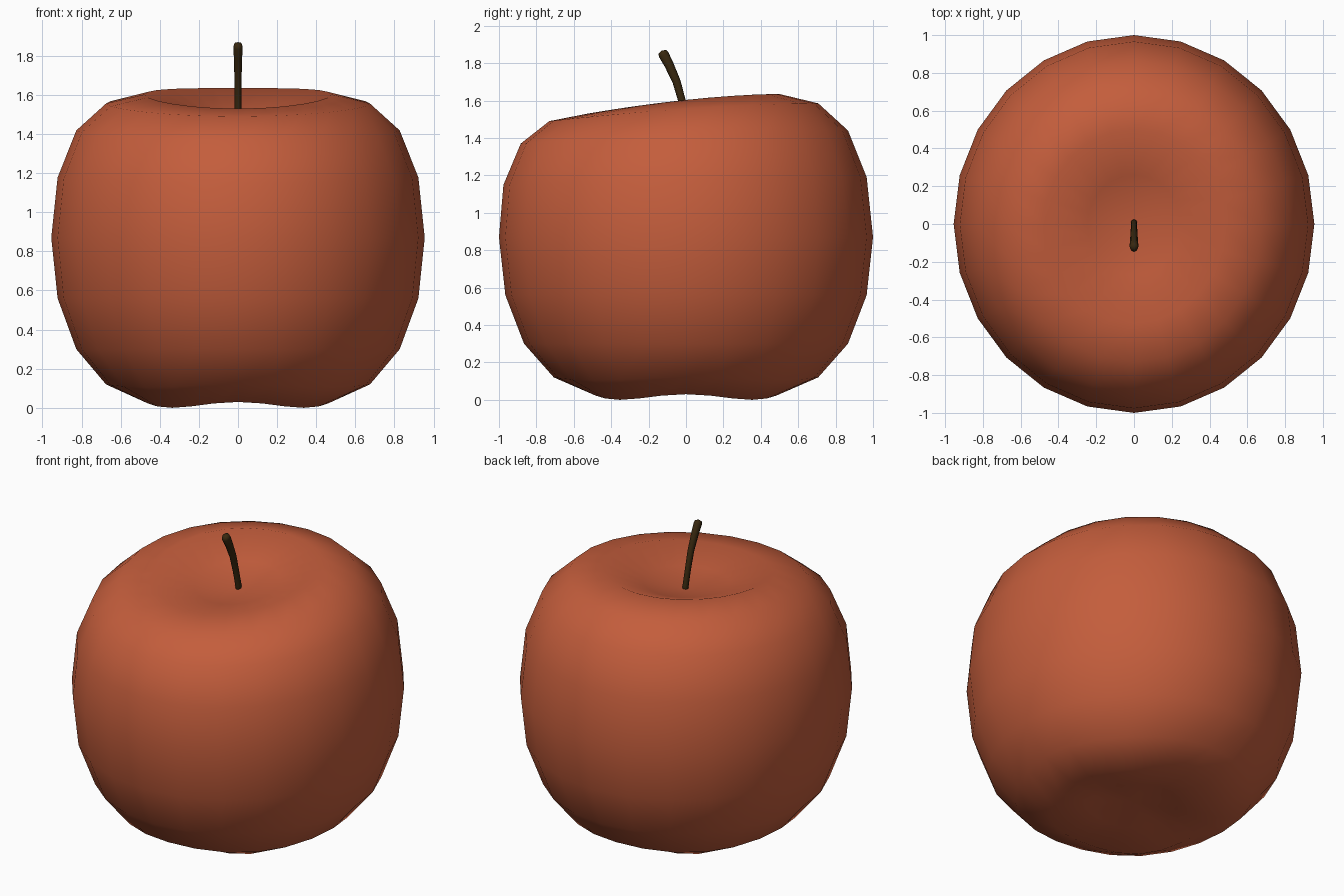
import bpy, bmesh, math
from mathutils import Vector

if "Cube" in bpy.data.objects:
    bpy.data.objects.remove(bpy.data.objects["Cube"])


def material(name, rgb):
    m = bpy.data.materials.new(name)
    m.diffuse_color = (*rgb, 1)
    m.use_nodes = True
    m.node_tree.nodes["Principled BSDF"].inputs["Base Color"].default_value = m.diffuse_color
    return m


def loft(name, rings, start, end, mat):
    """Skin a stack of rings and close both ends with a fan to a point."""
    bm = bmesh.new()
    loops = [[bm.verts.new(p) for p in ring] for ring in rings]
    n = len(loops[0])
    for a, b in zip(loops, loops[1:]):
        for i in range(n):
            j = (i + 1) % n
            bm.faces.new((a[i], a[j], b[j], b[i]))
    lo, hi = bm.verts.new(start), bm.verts.new(end)
    for i in range(n):
        j = (i + 1) % n
        bm.faces.new((lo, loops[0][j], loops[0][i]))
        bm.faces.new((hi, loops[-1][i], loops[-1][j]))
    bmesh.ops.recalc_face_normals(bm, faces=bm.faces)
    for f in bm.faces:
        f.smooth = True
    me = bpy.data.meshes.new(name)
    bm.to_mesh(me)
    bm.free()
    me.materials.append(mat)
    ob = bpy.data.objects.new(name, me)
    bpy.context.collection.objects.link(ob)
    return ob


red = material("apple red", (0.55, 0.11, 0.045))
brown = material("stem brown", (0.04, 0.021, 0.005))

# Fruit: per ring height, front sag, underside lobe depth
profile = [(0.05, 0, 0.01), (0.03, 0, 0.03), (0.12, 0, 0.015), (0.30, 0, 0),
           (0.56, 0, 0), (0.87, 0, 0), (1.19, 0.04, 0), (1.44, 0.07, 0),
           (1.585, 0.095, 0), (1.635, 0.105, 0), (1.535, 0.045, 0)]
rings = []
for k, (z, sag, lobe) in enumerate(profile):
    r = math.sin(math.radians(15 * (k + 1)))
    ring = []
    for i in range(24):
        a = math.tau * i / 24
        front = ((1 - math.sin(a)) / 2) ** 1.7
        ring.append((0.955 * r * math.cos(a),
                     r * math.sin(a) - 0.25 * sag * front,
                     z - sag * front - lobe * math.sin(2 * a) ** 2))
    rings.append(ring)
loft("apple_fruit", rings, (0, 0, 0.07), (0, 0, 1.475), red)

# Stem: tube swept along a forward-leaning curve (y, z, radius)
path = [(0.01, 1.42, 0.021), (0.003, 1.5, 0.02), (-0.022, 1.6, 0.02),
        (-0.05, 1.7, 0.022), (-0.09, 1.79, 0.025), (-0.119, 1.845, 0.028),
        (-0.126, 1.86, 0.024)]
rings = []
for k, (y, z, r) in enumerate(path):
    p, q = path[max(k - 1, 0)], path[min(k + 1, len(path) - 1)]
    t = Vector((0, q[0] - p[0], q[1] - p[1])).normalized()
    side = Vector((1, 0, 0))
    up = t.cross(side)
    rings.append([Vector((0, y, z)) + side * (0.85 * r * math.cos(math.tau * i / 8))
                  + up * (r * math.sin(math.tau * i / 8)) for i in range(8)])
loft("stem", rings, (0, 0.012, 1.41), (0, -0.129, 1.868), brown)
